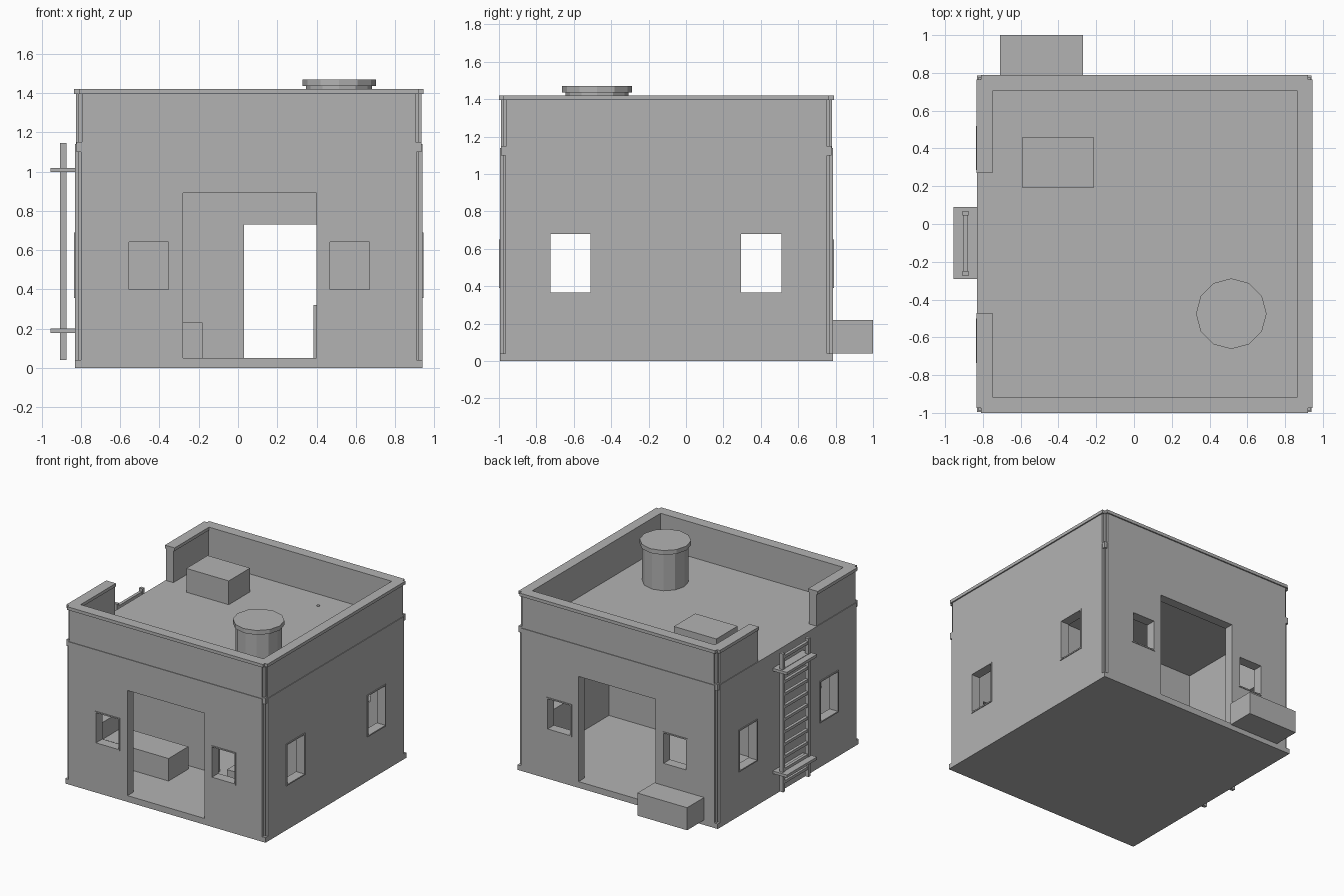
import bpy, bmesh, math

if "Cube" in bpy.data.objects:
    bpy.data.objects.remove(bpy.data.objects["Cube"], do_unlink=True)

GREY = (0.45, 0.45, 0.45, 1)
concrete = bpy.data.materials.new("concrete_grey")
concrete.use_nodes = True
concrete.diffuse_color = GREY
concrete.node_tree.nodes["Principled BSDF"].inputs["Base Color"].default_value = GREY


def finish(name, bm):
    bmesh.ops.recalc_face_normals(bm, faces=bm.faces)
    mesh = bpy.data.meshes.new(name)
    bm.to_mesh(mesh)
    bm.free()
    mesh.materials.append(concrete)
    obj = bpy.data.objects.new(name, mesh)
    bpy.context.collection.objects.link(obj)
    return obj


def add_box(bm, xs, ys, zs):
    made = bmesh.ops.create_cube(bm, size=1)["verts"]
    for v in made:
        v.co = [r[0] + (c + 0.5) * (r[1] - r[0]) for c, r in zip(v.co, (xs, ys, zs))]


def boxes(name, *specs):
    bm = bmesh.new()
    for spec in specs:
        add_box(bm, *spec)
    return finish(name, bm)


def notched_block(name, xs, ys, zs, n):
    """Block whose four vertical corners are stepped inward."""
    (a, b), (c, d) = xs, ys
    ring = [(a + n, c), (b - n, c), (b - n, c + n), (b, c + n), (b, d - n), (b - n, d - n),
            (b - n, d), (a + n, d), (a + n, d - n), (a, d - n), (a, c + n), (a + n, c + n)]
    bm = bmesh.new()
    face = bm.faces.new([bm.verts.new((x, y, zs[0])) for x, y in ring])
    top = bmesh.ops.extrude_face_region(bm, geom=[face])["geom"]
    for v in top:
        if isinstance(v, bmesh.types.BMVert):
            v.co.z = zs[1]
    return finish(name, bm)


def cut(target, specs):
    """Subtract boxes and bake the result."""
    cutters = [boxes("cutter", s) for s in specs]
    for c in cutters:
        c.hide_render = True
        mod = target.modifiers.new("cut", "BOOLEAN")
        mod.operation, mod.solver, mod.object = "DIFFERENCE", "EXACT", c
    graph = bpy.context.evaluated_depsgraph_get()
    baked = bpy.data.meshes.new_from_object(target.evaluated_get(graph))
    target.modifiers.clear()
    target.data = baked
    for c in cutters:
        bpy.data.objects.remove(c, do_unlink=True)


def cylinder(name, x, y, z0, z1, radius, sides):
    bm = bmesh.new()
    bmesh.ops.create_cone(bm, cap_ends=True, segments=sides, radius1=radius,
                          radius2=radius, depth=z1 - z0)
    bmesh.ops.translate(bm, verts=bm.verts, vec=(x, y, (z0 + z1) / 2))
    return finish(name, bm)


# Main dimensions
X, Y = (-0.83, 0.94), (-0.995, 0.785)
INX, INY = (-0.76, 0.87), (-0.92, 0.71)
FLOOR, DECK, TOP = 0.05, 1.14, 1.42
PART = (-0.32, -0.27)
FRONT, BACK = (-1.1, -0.9), (0.69, 0.9)
DOOR = (-0.28, 0.4)
GAP = (-0.47, 0.27)
END_WINDOWS = [(-0.555, -0.355), (0.47, 0.67)]
SIDE_WINDOWS = [(-0.725, -0.51), (0.295, 0.51)]
END_Z, SIDE_Z = (0.4, 0.64), (0.365, 0.68)

# Foundation slab and hollow lower storey
boxes("foundation", (X, Y, (0, 0.04)))
walls = notched_block("lower_walls", X, Y, (0.04, DECK), 0.03)
openings = [(INX, (INY[0], PART[0]), (FLOOR, 1.1)),
            (INX, (PART[1], INY[1]), (FLOOR, 1.1)),
            ((0.03, 0.42), (-0.4, -0.2), (FLOOR, 0.73))]
for side in (FRONT, BACK):
    openings.append((DOOR, side, (FLOOR, 0.89)))
    openings += [(w, side, END_Z) for w in END_WINDOWS]
openings += [((-1.1, 1.1), w, SIDE_Z) for w in SIDE_WINDOWS]
cut(walls, openings)

# Parapet with an opening at the ladder
parapet = notched_block("parapet", (X[0] + 0.005, X[1] - 0.005),
                        (Y[0] + 0.005, Y[1] - 0.005), (DECK, 1.4), 0.03)
cut(parapet, [(INX, INY, (1, 1.6)), ((-1, -0.7), GAP, (1, 1.6))])

# Coping over the parapet
coping = notched_block("coping", (-0.835, 0.945), (-1, 0.79), (1.395, TOP), 0.025)
cut(coping, [((-0.75, 0.865), (-0.915, 0.705), (1.3, 1.6)), ((-1, -0.7), GAP, (1.3, 1.6))])

# Corner blocks and slim posts inside the corner recesses
specs = []
for sx, x in ((-1, X[0]), (1, X[1])):
    for sy, y in ((-1, Y[0]), (1, Y[1])):
        for size, zs in ((0.006, (1.1, 1.15)), (0.018, (0.04, TOP - 0.01))):
            specs.append((sorted((x - sx * size, x - sx * 0.035)),
                          sorted((y - sy * size, y - sy * 0.035)), zs))
boxes("corner_trim", *specs)

# Thin raised window surrounds
T = 0.01
specs = []


def surround(span, zs, place):
    (a, b), (c, d) = span, zs
    for u, z in (((a - T, a), (c - T, d + T)), ((b, b + T), (c - T, d + T)),
                 ((a, b), (c - T, c)), ((a, b), (d, d + T))):
        specs.append(place(u, z))


for w in END_WINDOWS:
    for ys in ((-1, -0.985), (0.775, 0.79)):
        surround(w, END_Z, lambda u, z: (u, ys, z))
for w in SIDE_WINDOWS:
    for xs in ((-0.836, -0.82), (0.93, 0.946)):
        surround(w, SIDE_Z, lambda u, z: (xs, u, z))
boxes("window_surrounds", *specs)

# Indoor furniture blocks and the step box outside the back
boxes("indoor_bench", ((-0.76, -0.18), (-0.62, -0.37), (FLOOR, 0.23)))
boxes("indoor_crate", ((0.385, 0.68), (-0.69, -0.42), (FLOOR, 0.32)))
boxes("back_box", ((-0.71, -0.27), (0.78, 1), (0.04, 0.22)))

# Roof equipment
boxes("roof_box", ((-0.59, -0.215), (0.19, 0.46), (DECK, 1.33)))
cylinder("tank_body", 0.515, -0.475, DECK, 1.44, 0.168, 12)
cylinder("tank_lid", 0.515, -0.475, 1.435, 1.47, 0.187, 12)
for x in (-0.387, 0.328):
    cylinder("roof_drain", x, 0.545, DECK, DECK + 0.006, 0.012, 8)

# Ladder: rails, rungs and wall brackets
RAIL_X = (-0.907, -0.875)
boxes("ladder_rails", *[(RAIL_X, (y, y + 0.025), (0.04, 1.145)) for y in (-0.275, 0.045)])
boxes("ladder_rungs", *[((-0.903, -0.879), (-0.255, 0.05), (z, z + 0.022))
                        for z in [0.1 + 0.1 * i for i in range(11)]])
boxes("ladder_brackets", *[((-0.955, -0.825), (-0.29, 0.09), (z, z + 0.022))
                           for z in (0.177, 0.997)])
